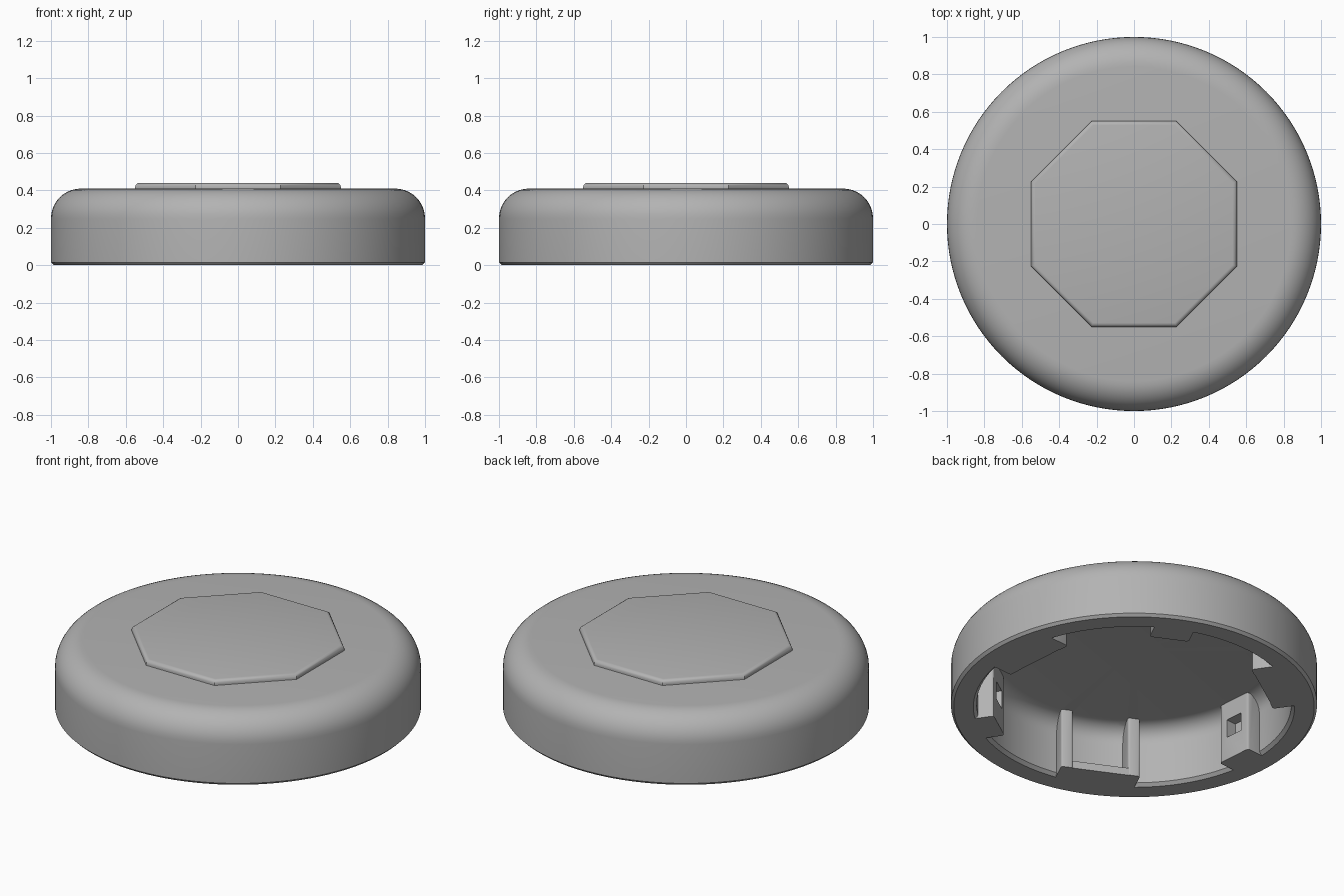
import bpy, bmesh, math
from mathutils import Matrix, Vector

cube = bpy.data.objects.get("Cube")
if cube:
    bpy.data.objects.remove(cube)

GREY = (0.45, 0.45, 0.45, 1)
mat = bpy.data.materials.new("grey_plastic")
mat.use_nodes = True
mat.diffuse_color = GREY
mat.node_tree.nodes["Principled BSDF"].inputs["Base Color"].default_value = GREY

TURN = math.radians(4.5)       # rotation of the inner fittings
CEILING, CAVITY = 0.36, 0.86   # underside height and radius


def finish(name, bm):
    bmesh.ops.recalc_face_normals(bm, faces=bm.faces)
    me = bpy.data.meshes.new(name)
    bm.to_mesh(me)
    bm.free()
    me.materials.append(mat)
    ob = bpy.data.objects.new(name, me)
    bpy.context.collection.objects.link(ob)
    return ob


def activate(ob):
    bpy.ops.object.select_all(action="DESELECT")
    ob.select_set(True)
    bpy.context.view_layer.objects.active = ob


def fillet(r, z, rad, steps):
    """Quarter round from a vertical wall to a flat top, centred on r, z."""
    return [(r + rad * math.cos(i / steps * math.pi / 2),
             z + rad * math.sin(i / steps * math.pi / 2)) for i in range(steps + 1)]


def lathe(name, profile, steps=128):
    bm = bmesh.new()
    vs = [bm.verts.new((r, 0, z)) for r, z in profile]
    es = [bm.edges.new(p) for p in zip(vs, vs[1:])]
    bmesh.ops.spin(bm, geom=vs + es, axis=(0, 0, 1), cent=(0, 0, 0),
                   angle=math.tau, steps=steps)
    bmesh.ops.remove_doubles(bm, verts=bm.verts, dist=1e-4)
    return finish(name, bm)


def radial_box(name, r0, r1, t0, t1, z0, z1, angle, bevel=0.0):
    """Box spanning radius, sideways and height ranges, turned to an angle."""
    bm = bmesh.new()
    size = Vector((r1 - r0, t1 - t0, z1 - z0))
    mid = Vector((r0 + r1, t0 + t1, z0 + z1)) / 2
    bmesh.ops.create_cube(bm, size=1, matrix=Matrix.Translation(mid) @ Matrix.Diagonal(size.to_4d()))
    if bevel:
        upright = [e for e in bm.edges
                   if abs(e.verts[0].co.z - e.verts[1].co.z) > 0.01 and e.verts[0].co.x < mid.x]
        bmesh.ops.bevel(bm, geom=upright, offset=bevel, segments=3, profile=0.5, affect="EDGES")
    bmesh.ops.rotate(bm, verts=bm.verts, matrix=Matrix.Rotation(angle, 3, "Z"))
    return finish(name, bm)


def combine(target, other, op):
    mod = target.modifiers.new("combine", "BOOLEAN")
    mod.operation, mod.object, mod.solver = op, other, "EXACT"
    activate(target)
    bpy.ops.object.modifier_apply(modifier=mod.name)
    bpy.data.objects.remove(other)


# Hollow round cap with a rounded shoulder
outer = [(0.985, 0), (1, 0.015)] + fillet(0.84, 0.25, 0.16, 10) + [(0, 0.41)]
inner = [(0, CEILING)] + fillet(CAVITY - 0.1, CEILING - 0.1, 0.1, 6)[::-1]
inner += [(CAVITY, 0.018), (CAVITY + 0.018, 0), (0.985, 0)]
cap = lathe("cap_shell", outer + inner)

for i in range(3):
    flat = TURN + i * math.tau / 3
    boss = flat + math.pi / 3
    # Snap boss with a window
    block = radial_box("snap_boss", 0.765, 0.91, -0.11, 0.11, 0, 0.375, boss, 0.015)
    window = radial_box("window", 0.7, 0.83, -0.055, 0.055, 0.14, 0.25, boss)
    combine(block, window, "DIFFERENCE")
    combine(cap, block, "UNION")
    # Pair of ribs joined by a low lip
    for s in (-1, 1):
        a, b = sorted((s * 0.155, s * 0.222))
        combine(cap, radial_box("rib", 0.727, 0.91, a, b, 0, 0.375, flat, 0.012), "UNION")
    combine(cap, radial_box("lip", 0.73, 0.91, -0.17, 0.17, 0, 0.045, flat), "UNION")

activate(cap)
bpy.ops.object.shade_smooth_by_angle(angle=math.radians(30))

# Raised eight-sided plate with a rounded rim
bm = bmesh.new()
bmesh.ops.create_cone(bm, cap_ends=True, segments=8, radius1=0.55 / math.cos(math.pi / 8),
                      radius2=0.55 / math.cos(math.pi / 8), depth=0.04,
                      matrix=Matrix.Translation((0, 0, 0.42)) @ Matrix.Rotation(math.pi / 8, 4, "Z"))
rim = [e for e in bm.edges if all(v.co.z > 0.43 for v in e.verts)]
bmesh.ops.bevel(bm, geom=rim, offset=0.022, segments=4, profile=0.5, affect="EDGES")
plate = finish("raised_plate", bm)
activate(plate)
bpy.ops.object.shade_smooth_by_angle(angle=math.radians(30))
